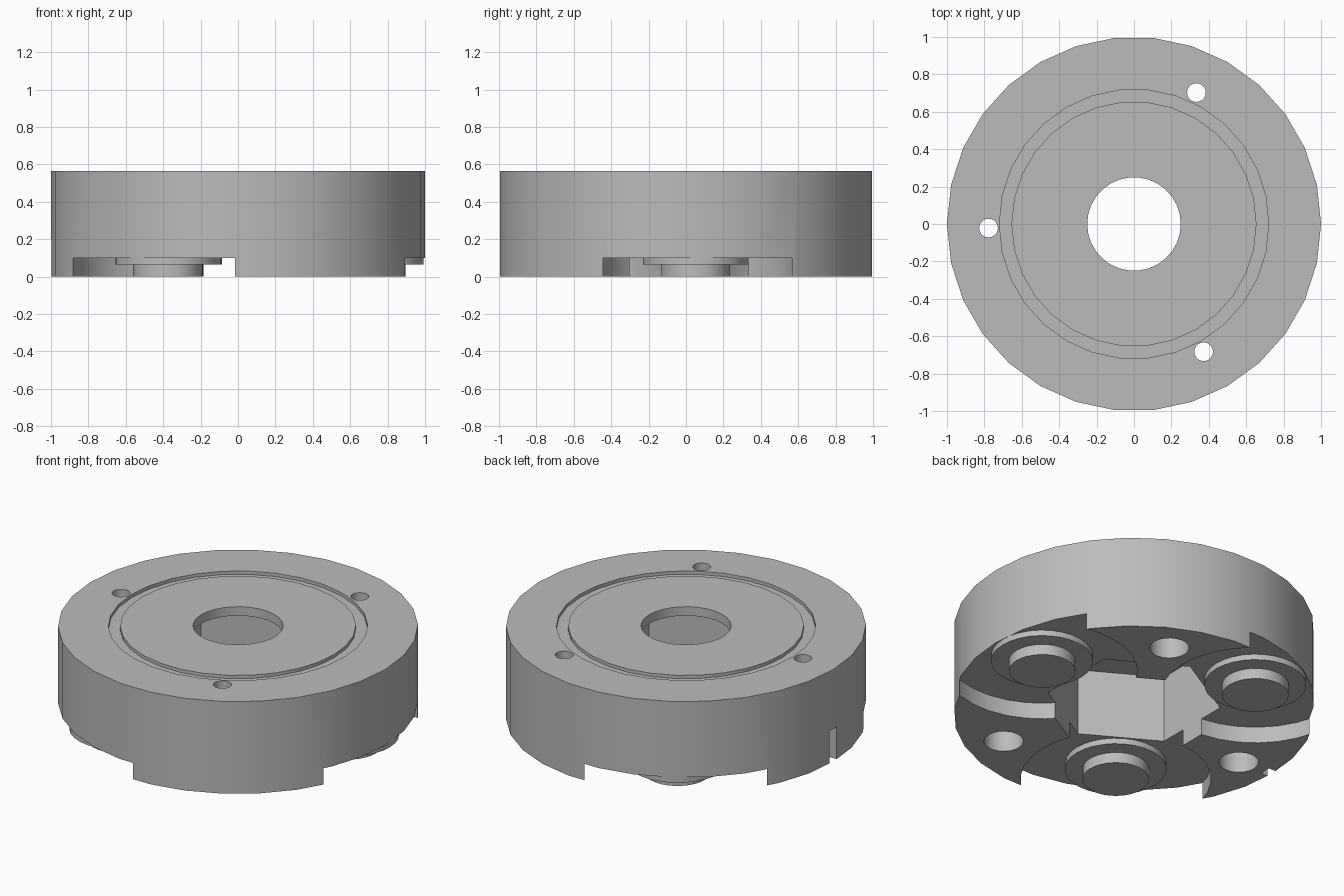
import bpy, bmesh, math
from mathutils import Vector

if "Cube" in bpy.data.objects:
    bpy.data.objects.remove(bpy.data.objects["Cube"], do_unlink=True)

HEIGHT = 0.565
TURNS = [math.radians(117 * i) for i in range(3)]   # spacing of the repeated features

grey = bpy.data.materials.new("light_grey")
grey.use_nodes = True
grey.diffuse_color = (0.5, 0.5, 0.5, 1)
grey.node_tree.nodes["Principled BSDF"].inputs["Base Color"].default_value = (0.5, 0.5, 0.5, 1)


def polar(radius, degrees, turn=0.0):
    a = math.radians(degrees) + turn
    return radius * math.cos(a), radius * math.sin(a)


def add_prism(bm, radius, z0, z1, sides=30, centre=(0, 0), start=0.0):
    """Upright prism whose first corner lies at the start angle."""
    ring = []
    for i in range(sides):
        x, y = polar(radius, start + 360 * i / sides)
        ring.append(bm.verts.new((centre[0] + x, centre[1] + y, z0)))
    base = bm.faces.new(ring)
    top = bmesh.ops.extrude_face_region(bm, geom=[base])["geom"]
    bmesh.ops.translate(bm, vec=Vector((0, 0, z1 - z0)),
                        verts=[g for g in top if isinstance(g, bmesh.types.BMVert)])


def make_object(name, bm):
    bmesh.ops.recalc_face_normals(bm, faces=bm.faces)
    mesh = bpy.data.meshes.new(name)
    bm.to_mesh(mesh)
    bm.free()
    mesh.materials.append(grey)
    obj = bpy.data.objects.new(name, mesh)
    bpy.context.collection.objects.link(obj)
    return obj


def prism(name, *args, **kwargs):
    bm = bmesh.new()
    add_prism(bm, *args, **kwargs)
    return make_object(name, bm)


def cut(target, cutter):
    mod = target.modifiers.new("cut", "BOOLEAN")
    mod.operation = "DIFFERENCE"
    mod.solver = "EXACT"
    mod.object = cutter
    bpy.context.view_layer.objects.active = target
    bpy.ops.object.modifier_apply(modifier=mod.name)
    bpy.data.objects.remove(cutter, do_unlink=True)


# Round housing
body = prism("housing", 1.0, 0, HEIGHT)

# Round recesses under the housing, leaving three lobes
for turn in TURNS:
    cut(body, prism("recess_cutter", 0.53, -0.1, 0.1, centre=polar(0.712, 4.2, turn)))

# Hexagonal pocket and the shaft hole above it
cut(body, prism("hex_cutter", 0.485, -0.2, 0.51, sides=6, start=30))
cut(body, prism("shaft_cutter", 0.25, 0.4, 0.7))

# Screw holes with wide counterbores below
for turn in TURNS:
    centre = polar(0.778, 64.6, turn)
    cut(body, prism("counterbore_cutter", 0.11, -0.1, 0.45, sides=20, centre=centre))
    cut(body, prism("screw_cutter", 0.05, 0.4, 0.7, sides=20, centre=centre))

# Shallow ring groove in the top
groove = prism("groove_cutter", 0.72, HEIGHT - 0.02, 0.7)
cut(groove, prism("groove_core", 0.655, 0.3, 0.9))
cut(body, groove)

# Small index notch in the rim
bm = bmesh.new()
bmesh.ops.create_cube(bm, size=1)
bmesh.ops.scale(bm, vec=(0.1, 0.07, 0.4), verts=bm.verts)
bmesh.ops.translate(bm, vec=(-1.0, 0, 0), verts=bm.verts)
cut(body, make_object("notch_cutter", bm))

# Stepped bosses hanging in the recesses
parts = [body]
for i, turn in enumerate(TURNS, 1):
    centre = polar(0.712, 4.2, turn)
    parts.append(prism(f"boss_flange_{i}", 0.283, 0.065, 0.11, centre=centre))
    parts.append(prism(f"boss_stub_{i}", 0.185, 0, 0.08, centre=centre))

# Smooth round walls, sharp rims
bpy.ops.object.select_all(action="DESELECT")
for part in parts:
    part.select_set(True)
bpy.context.view_layer.objects.active = body
bpy.ops.object.shade_smooth_by_angle(angle=math.radians(30))
